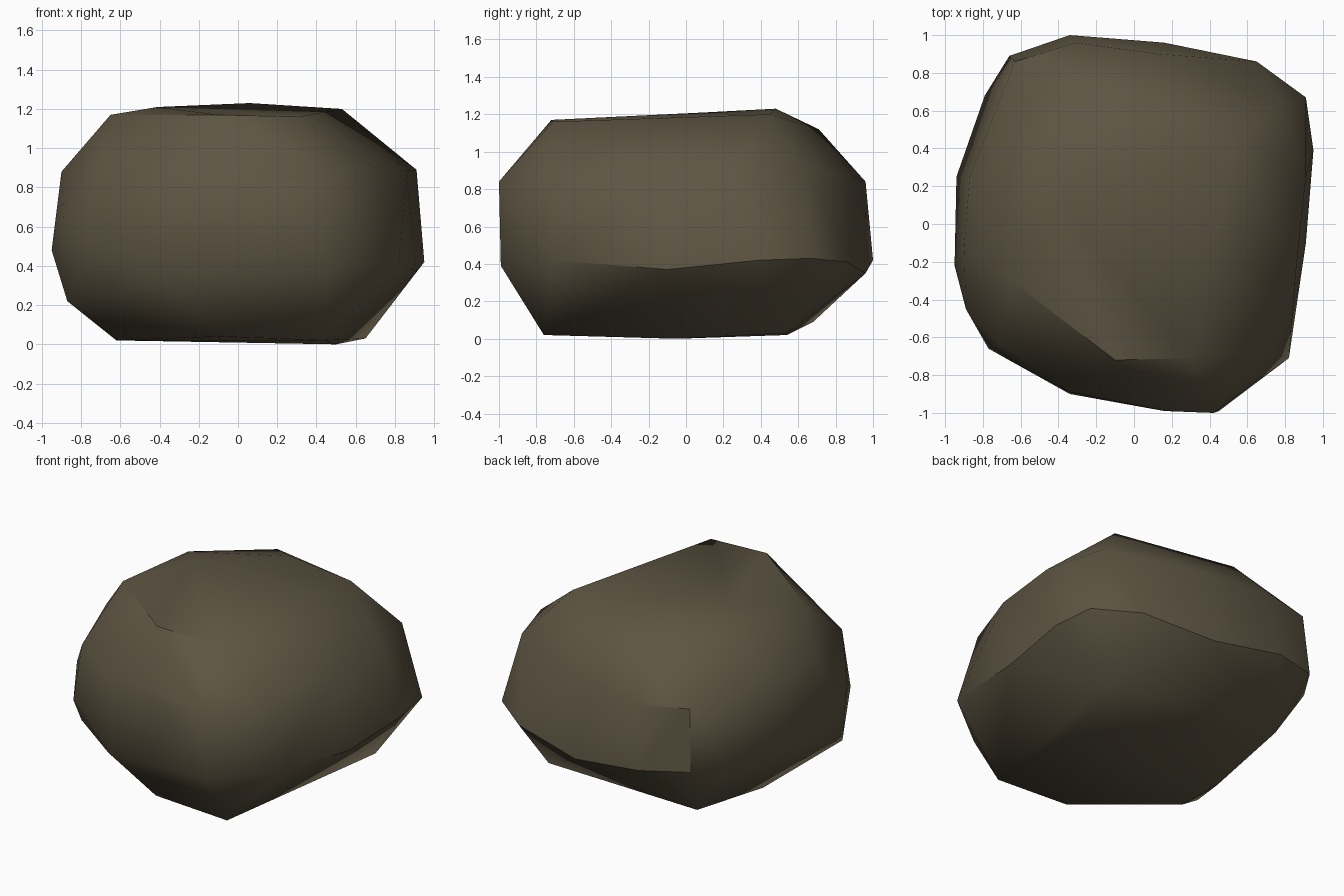
import bpy, bmesh, math

if "Cube" in bpy.data.objects:
    bpy.data.objects.remove(bpy.data.objects["Cube"])

# Boulder: four hand-read cross-section rings wrapped in a hull
bottom_ring = [(.65, .54, .03), (0, .54, .02), (-.56, .68, .09), (-.62, .06, .02),
               (-.61, -.27, .02), (-.09, -.75, .04), (.45, -.76, .02), (.5, -.05, 0)]
low_ring = [(.45, -.99, .39), (.82, -.71, .42), (.91, -.1, .37), (.95, .39, .42),
            (.91, .67, .43), (.65, .86, .41), (.16, .96, .35), (-.34, 1, .42),
            (-.66, .89, .45), (-.79, .68, .44), (-.94, .25, .46), (-.95, -.22, .48),
            (-.87, -.43, .22), (-.77, -.66, .47), (-.34, -.9, .32)]
high_ring = [(.42, -1, .84), (.16, -.99, .81), (-.34, -.89, .84), (.68, -.68, .91),
             (.86, -.22, .885), (.91, .25, .89), (.78, .64, .91), (.13, .9, .86),
             (-.31, .96, .84), (-.63, .86, .86), (-.87, .25, .88), (-.9, -.12, .88),
             (-.89, -.45, .62), (-.72, -.64, .85)]
top_ring = [(.31, -.71, 1.16), (-.1, -.72, 1.17), (-.65, -.3, 1.17), (-.58, .3, 1.16),
            (-.41, .1, 1.21), (-.2, .71, 1.12), (.06, .48, 1.23), (.53, .45, 1.2)]

bm = bmesh.new()
for p in bottom_ring + low_ring + high_ring + top_ring:
    bm.verts.new(p)
hull = bmesh.ops.convex_hull(bm, input=bm.verts[:])
inner = [v for v in bm.verts if not v.link_faces]
bmesh.ops.delete(bm, geom=inner, context='VERTS')
# Merge nearly coplanar triangles into larger facets
bmesh.ops.dissolve_limit(bm, angle_limit=math.radians(3), verts=bm.verts[:], edges=bm.edges[:])
bmesh.ops.recalc_face_normals(bm, faces=bm.faces[:])

mesh = bpy.data.meshes.new("boulder")
bm.to_mesh(mesh)
bm.free()
boulder = bpy.data.objects.new("boulder", mesh)
bpy.context.collection.objects.link(boulder)

# Single brown stone colour
stone = bpy.data.materials.new("brown stone")
stone.diffuse_color = (.11, .09, .055, 1)
stone.use_nodes = True
stone.node_tree.nodes["Principled BSDF"].inputs["Base Color"].default_value = stone.diffuse_color
mesh.materials.append(stone)

# Smooth shading with the strong creases kept
bpy.context.view_layer.objects.active = boulder
boulder.select_set(True)
bpy.ops.object.shade_smooth_by_angle(angle=math.radians(38))
